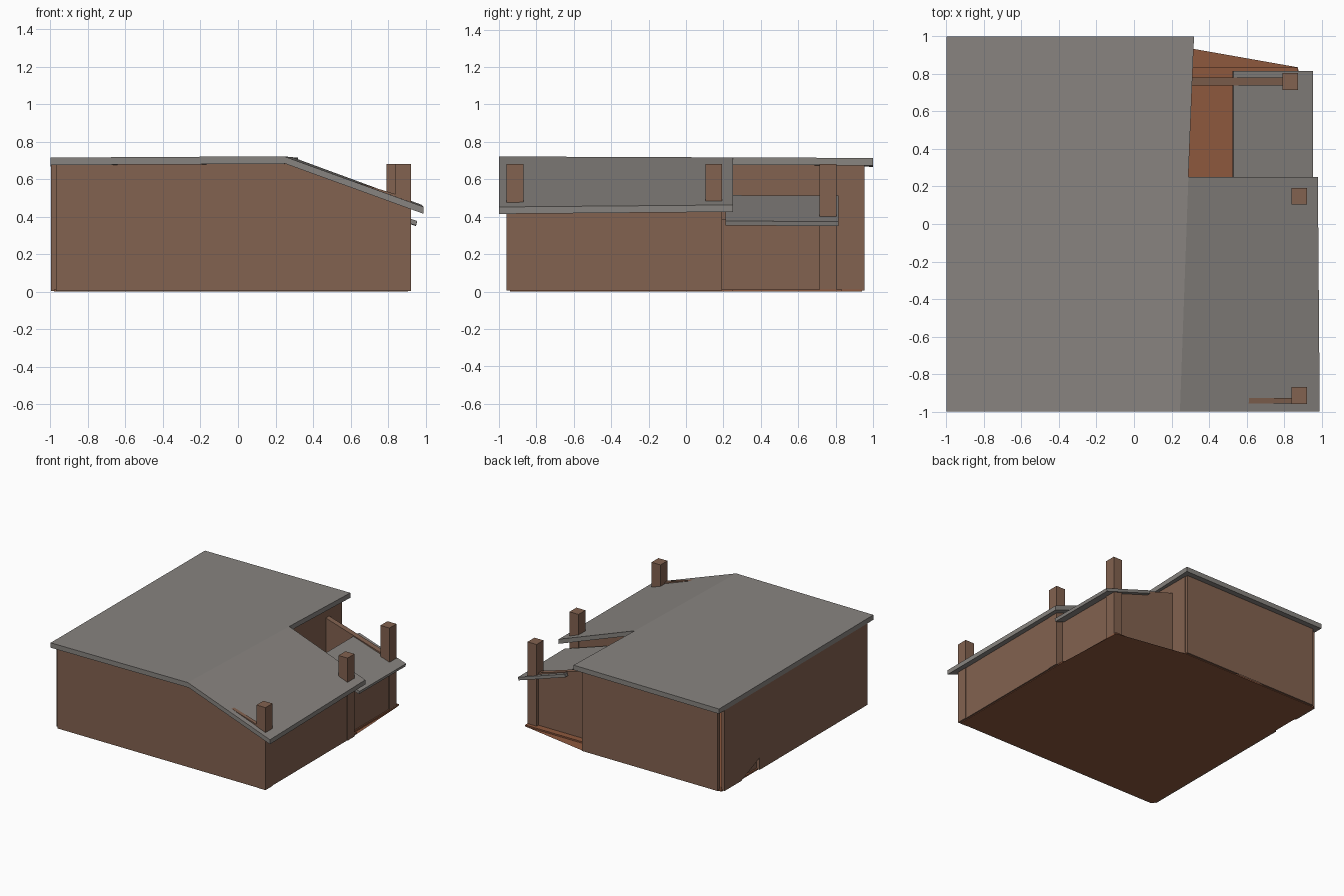
import bpy, bmesh
from mathutils import Vector

if "Cube" in bpy.data.objects:
    bpy.data.objects.remove(bpy.data.objects["Cube"])


def material(name, color):
    m = bpy.data.materials.new(name)
    m.diffuse_color = (*color, 1)
    m.use_nodes = True
    m.node_tree.nodes["Principled BSDF"].inputs["Base Color"].default_value = m.diffuse_color
    return m


BROWN = material("brown_wall", (0.225, 0.122, 0.08))
GREY = material("grey_roof", (0.245, 0.23, 0.215))
ORANGE = material("orange_floor", (0.27, 0.098, 0.048))


def prism(name, pts, offset, mat):
    """Closed solid: planar-ish outline swept along an offset."""
    bm = bmesh.new()
    off = Vector(offset)
    a = [bm.verts.new(p) for p in pts]
    b = [bm.verts.new(Vector(p) + off) for p in pts]
    bm.faces.new(a)
    bm.faces.new(b[::-1])
    n = len(pts)
    for i in range(n):
        j = (i + 1) % n
        bm.faces.new((a[i], b[i], b[j], a[j]))
    bmesh.ops.triangulate(bm, faces=[f for f in bm.faces if len(f.verts) > 4])
    bmesh.ops.recalc_face_normals(bm, faces=bm.faces)
    mesh = bpy.data.meshes.new(name)
    bm.to_mesh(mesh)
    bm.free()
    mesh.materials.append(mat)
    obj = bpy.data.objects.new(name, mesh)
    bpy.context.collection.objects.link(obj)
    return obj


Z0 = 0.005
T = 0.03


def wall_x(name, y, profile, t=T):
    """Wall running along x, from y to y + t; profile is (x, z)."""
    prism(name, [(x, y, z) for x, z in profile], (0, t, 0), BROWN)


def wall_y(name, x, profile, t=T):
    """Wall running along y, from x to x + t; profile is (y, z)."""
    prism(name, [(x, y, z) for y, z in profile], (t, 0, 0), BROWN)


def door_profile(a, b, d0, d1, za, zb, head=0.465):
    return [(a, Z0), (d0, Z0), (d0, head), (d1, head), (d1, Z0), (b, Z0), (b, zb), (a, za)]


# floor slab
plan = [(-0.98, -0.94), (0.905, -0.94), (0.905, 0.25), (0.875, 0.25),
        (0.875, 0.835), (0.28, 0.835), (0.28, 0.94), (-0.98, 0.94)]
prism("floor", [(x, y, 0) for x, y in plan], (0, 0, 0.012), ORANGE)

# main house walls
wall_x("front_wall", -0.957, [(-0.97, Z0), (0.918, Z0), (0.918, 0.497), (0.245, 0.70), (-0.97, 0.69)])
wall_x("back_wall", 0.925, door_profile(-0.955, 0.275, -0.46, -0.21, 0.68, 0.68))
wall_y("left_wall", -0.998, door_profile(-0.93, 0.925, 0.47, 0.71, 0.69, 0.68))
wall_y("inner_right_wall", 0.25, [(0.17, Z0), (0.93, Z0), (0.93, 0.68), (0.17, 0.68)])
wall_y("right_wall", 0.887, [(-0.95, Z0), (0.19, Z0), (0.19, 0.475), (-0.95, 0.465)])
wall_x("wing_back_wall", 0.16, [(0.26, Z0), (0.915, Z0), (0.915, 0.475), (0.28, 0.69), (0.26, 0.69)])

# courtyard walls
wall_y("courtyard_right_wall", 0.835, [(0.18, Z0), (0.76, Z0), (0.76, 0.385), (0.18, 0.385)])
wall_x("courtyard_back_wall", 0.738, [(0.27, Z0), (0.86, Z0), (0.86, 0.42), (0.27, 0.60)], 0.044)

# roofs: flat part, sloping wing, low courtyard roof
D = (0, 0, -0.037)
prism("flat_roof", [(-1, -1, 0.715), (0.245, -1, 0.722), (0.29, 0.25, 0.717),
                    (0.32, 1, 0.714), (-1, 1, 0.707)], (0, 0, -0.04), GREY)
prism("sloping_roof", [(0.245, -1, 0.722), (0.99, -1, 0.452), (0.98, 0.25, 0.463),
                       (0.29, 0.25, 0.717)], D, GREY)
prism("courtyard_roof", [(0.53, 0.21, 0.515), (0.955, 0.21, 0.377), (0.955, 0.815, 0.374),
                         (0.53, 0.815, 0.513)], (-0.006, 0, -0.024), GREY)

# square pillars that pass through the roofs
for name, x, y in (("front", 0.84, -0.96), ("middle", 0.84, 0.103), ("back", 0.792, 0.715)):
    prism(name + "_pillar", [(x, y, Z0), (x + 0.082, y, Z0), (x + 0.082, y + 0.09, Z0),
                             (x, y + 0.09, Z0)], (0, 0, 0.677), BROWN)
